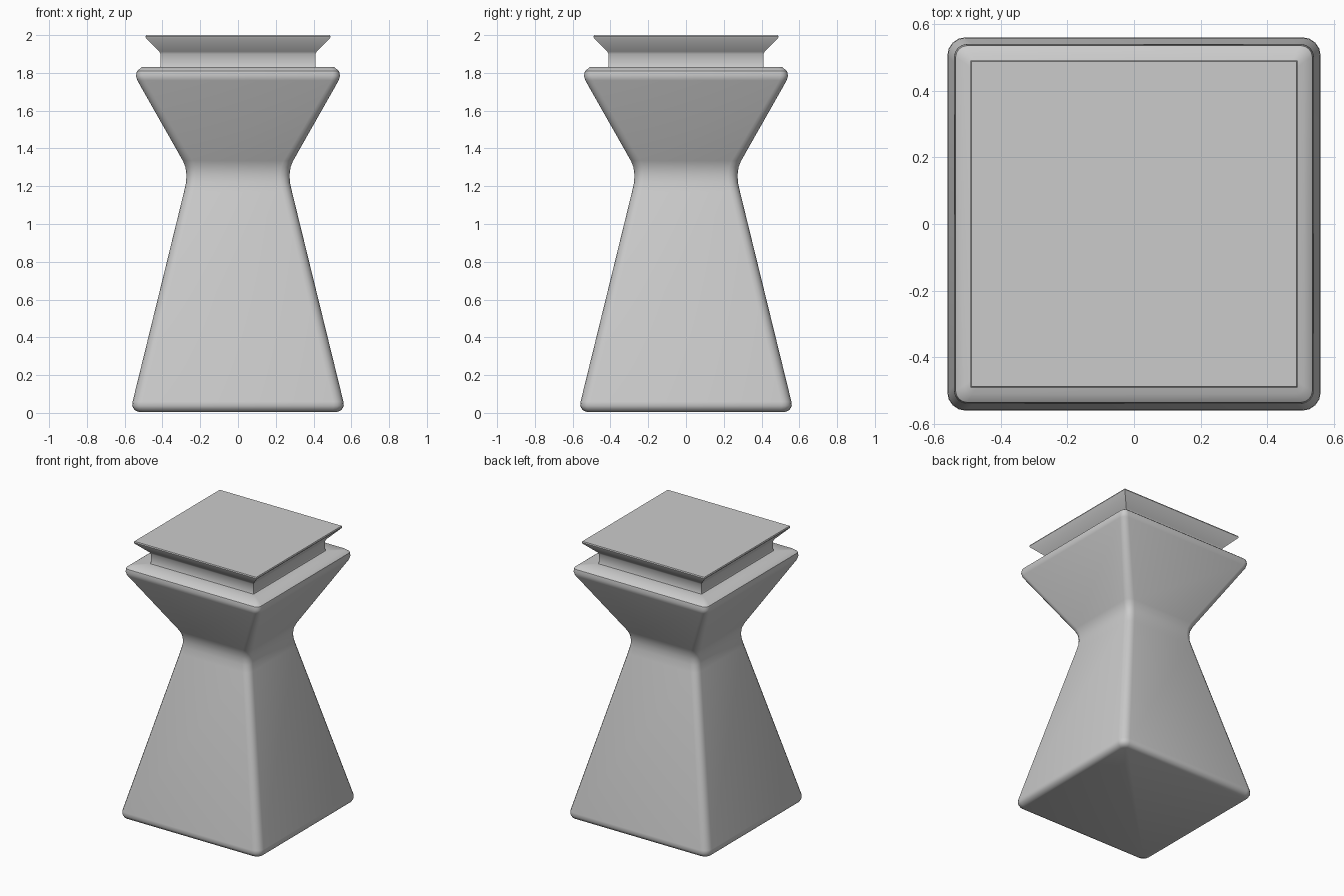
import bpy
import bmesh
from math import sin, cos, pi, radians

if "Cube" in bpy.data.objects:
    bpy.data.objects.remove(bpy.data.objects["Cube"])


def square_ring(bm, half, z, radius, steps):
    """Square outline with rounded corners (plain corners when steps is 0)."""
    ring = []
    for corner in range(4):
        start = corner * pi / 2
        sx = 1 if corner in (0, 3) else -1
        sy = 1 if corner in (0, 1) else -1
        for i in range(steps + 1):
            if steps == 0:
                x, y = sx * half, sy * half
            else:
                a = start + i * pi / 2 / steps
                x = sx * (half - radius) + radius * cos(a)
                y = sy * (half - radius) + radius * sin(a)
            ring.append(bm.verts.new((x, y, z)))
    return ring


def loft(name, profile, steps, close_bottom, close_top, angle):
    """Join stacked square rings (half width, height, corner radius)."""
    bm = bmesh.new()
    rings = [square_ring(bm, h, z, r, steps) for h, z, r in profile]
    n = len(rings[0])
    for low, high in zip(rings, rings[1:]):
        for i in range(n):
            j = (i + 1) % n
            bm.faces.new((low[i], low[j], high[j], high[i]))
    if close_bottom:
        bm.faces.new(rings[0][::-1])
    if close_top:
        bm.faces.new(rings[-1])
    mesh = bpy.data.meshes.new(name)
    bm.to_mesh(mesh)
    bm.free()
    obj = bpy.data.objects.new(name, mesh)
    bpy.context.collection.objects.link(obj)
    bpy.ops.object.select_all(action='DESELECT')
    obj.select_set(True)
    bpy.context.view_layer.objects.active = obj
    bpy.ops.object.shade_smooth_by_angle(angle=radians(angle))
    return obj


# Waisted body with softened edges; its top stops at the neck
loft("body", [
    (0.525, 0.005, 0.03), (0.548, 0.015, 0.045), (0.56, 0.037, 0.055),
    (0.558, 0.06, 0.055),
    (0.286, 1.17, 0.05), (0.275, 1.22, 0.05), (0.273, 1.26, 0.05),
    (0.278, 1.30, 0.05), (0.292, 1.335, 0.05),
    (0.533, 1.76, 0.04), (0.54, 1.785, 0.04), (0.535, 1.81, 0.035),
    (0.51, 1.83, 0.025), (0.413, 1.83, 0.001),
], 4, True, False, 40)

# Sharp-edged neck and flared cap
loft("neck_and_cap", [
    (0.413, 1.83, 0), (0.41, 1.84, 0), (0.41, 1.90, 0), (0.417, 1.913, 0),
    (0.488, 1.985, 0), (0.49, 1.992, 0), (0.487, 2.0, 0),
], 0, False, True, 35)
